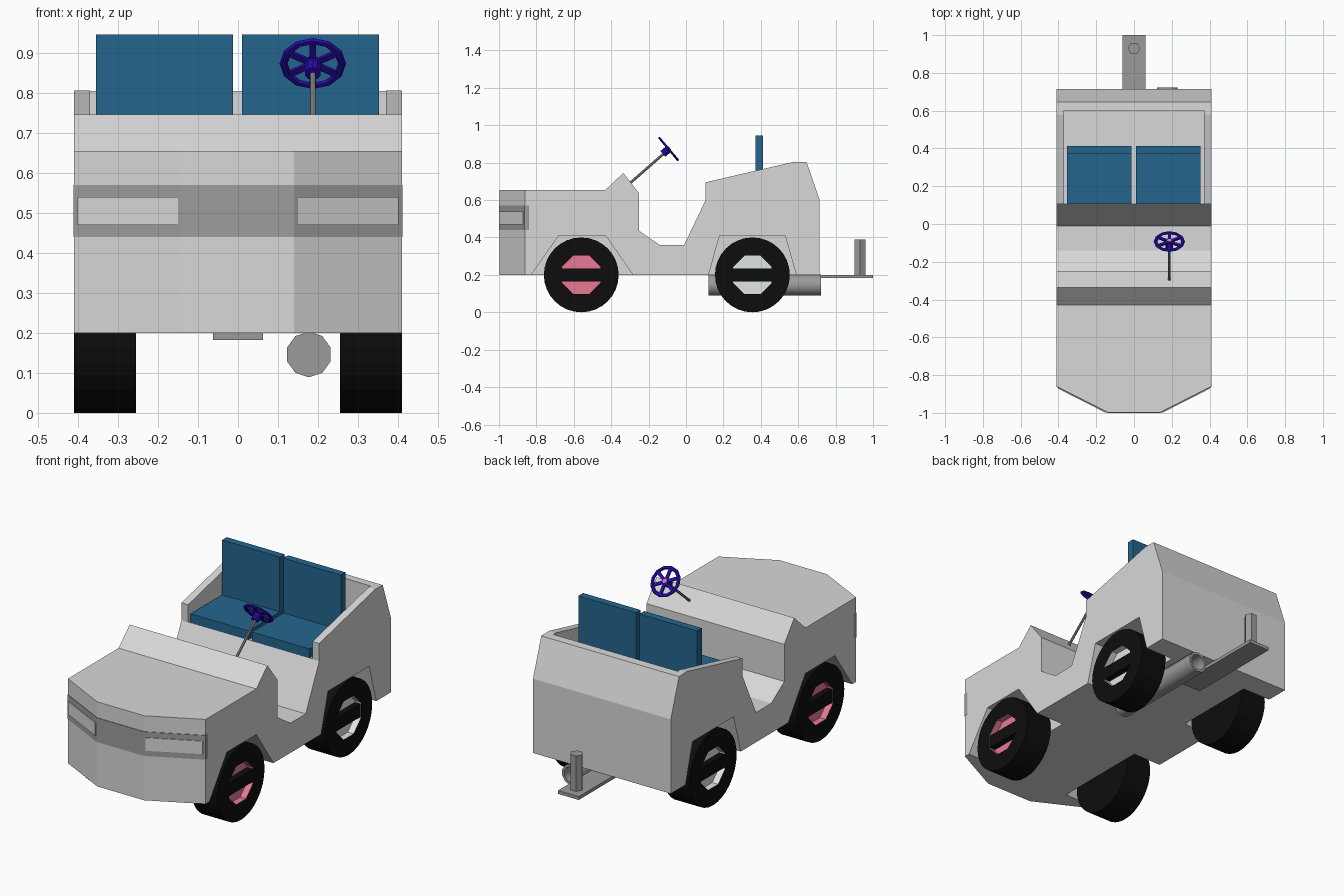
import bpy, bmesh, math
from mathutils import Matrix, Vector

if "Cube" in bpy.data.objects:
    bpy.data.objects.remove(bpy.data.objects["Cube"])


def material(name, r, g, b):
    m = bpy.data.materials.new(name)
    m.diffuse_color = (r, g, b, 1)
    m.use_nodes = True
    m.node_tree.nodes["Principled BSDF"].inputs["Base Color"].default_value = m.diffuse_color
    return m


BODY = material("light grey paint", 0.69, 0.69, 0.69)
TRIM = material("mid grey trim", 0.34, 0.34, 0.34)
METAL = material("grey metal", 0.33, 0.33, 0.33)
SEAT = material("blue seat", 0.018, 0.13, 0.27)
BLACK = material("black rubber", 0.004, 0.004, 0.004)
PINK = material("pink hub", 0.82, 0.20, 0.31)
WHITE = material("white hub", 0.78, 0.82, 0.78)
INDIGO = material("indigo plastic", 0.02, 0.003, 0.40)


def finish(name, bm, *mats):
    bmesh.ops.remove_doubles(bm, verts=bm.verts, dist=1e-5)
    bmesh.ops.recalc_face_normals(bm, faces=bm.faces)
    me = bpy.data.meshes.new(name)
    bm.to_mesh(me)
    bm.free()
    for m in mats:
        me.materials.append(m)
    ob = bpy.data.objects.new(name, me)
    bpy.context.collection.objects.link(ob)
    return ob


def prism(name, pts, lo, hi, axis, mat):
    """Extrude a 2D outline: axis X takes (y, z) points, axis Z takes (x, y)."""
    bm = bmesh.new()
    place = (lambda p, t: (t, *p)) if axis == "X" else (lambda p, t: (*p, t))
    a = [bm.verts.new(place(p, lo)) for p in pts]
    b = [bm.verts.new(place(p, hi)) for p in pts]
    bm.faces.new(a)
    bm.faces.new(b[::-1])
    for i in range(len(pts)):
        j = (i + 1) % len(pts)
        bm.faces.new((a[i], b[i], b[j], a[j]))
    return finish(name, bm, mat)


def box(name, x0, x1, y0, y1, z0, z1, mat):
    return prism(name, [(x0, y0), (x1, y0), (x1, y1), (x0, y1)], z0, z1, "Z", mat)


def rod(name, start, end, r, sides, mat):
    a, b = Vector(start), Vector(end)
    rot = (b - a).to_track_quat("Z", "Y").to_matrix().to_4x4()
    bm = bmesh.new()
    bmesh.ops.create_cone(bm, cap_ends=True, segments=sides, radius1=r, radius2=r,
                          depth=(b - a).length, matrix=Matrix.Translation((a + b) / 2) @ rot)
    return finish(name, bm, mat)


def lathe(name, rings, n, place, *mats):
    """rings: (position, radius function of angle, material index of next band)."""
    bm = bmesh.new()
    loops = []
    for t, rad, _ in rings:
        loop = []
        for i in range(n):
            a = 2 * math.pi * (i + 0.5) / n if n < 20 else 2 * math.pi * i / n
            r = rad(a)
            loop.append(bm.verts.new(place(t, r * math.cos(a), r * math.sin(a))))
        loops.append(loop)
    for k in range(len(rings) - 1):
        for i in range(n):
            j = (i + 1) % n
            quad = [loops[k][i], loops[k][j], loops[k + 1][j], loops[k + 1][i]]
            f = bm.faces.new(quad)
            f.material_index = rings[k][2]
    bmesh.ops.dissolve_degenerate(bm, dist=1e-5, edges=bm.edges)
    return finish(name, bm, *mats)


def boolean(ob, cutter, op):
    mod = ob.modifiers.new("cut", "BOOLEAN")
    mod.operation, mod.object, mod.solver = op, cutter, "EXACT"
    bpy.context.view_layer.objects.active = ob
    bpy.ops.object.modifier_apply(modifier=mod.name)
    bpy.data.objects.remove(cutter)


# Body: side profile, tapered nose, seat tub and wheel arches
body = prism("body", [(-1.1, 0.2), (-1.1, 0.655), (-0.43, 0.655), (-0.335, 0.745), (-0.25, 0.635),
                      (-0.25, 0.435), (-0.14, 0.36), (-0.01, 0.36), (0.105, 0.6), (0.105, 0.695),
                      (0.58, 0.805), (0.645, 0.803), (0.715, 0.6), (0.715, 0.2)],
             -0.41, 0.41, "X", BODY)
NOSE = [(-0.41, -0.86), (-0.14, -0.997), (0.14, -0.997), (0.41, -0.86)]
boolean(body, prism("nose_shape", [(-0.41, 0.9)] + NOSE + [(0.41, 0.9)], 0, 1.2, "Z", BODY),
        "INTERSECT")
boolean(body, box("tub_cutter", -0.37, 0.37, 0.03, 0.6, 0.601, 1.1, BODY), "DIFFERENCE")
ARCHES = [[(-0.842, 0.18), (-0.68, 0.41), (-0.43, 0.41), (-0.27, 0.18)],
          [(0.115, 0.18), (0.18, 0.41), (0.53, 0.41), (0.595, 0.18)]]
for arch in ARCHES:
    for x0, x1 in ((-0.5, -0.24), (0.24, 0.5)):
        boolean(body, prism("arch_cutter", arch, x0, x1, "X", BODY), "DIFFERENCE")


# Front trim band and headlights: thin plates that follow the nose
def plate(name, path, inner, outer, z0, z1, mat):
    pts = [(x * outer, y * outer) for x, y in path]
    pts += [(x * inner, y * inner) for x, y in reversed(path)]
    return prism(name, pts, z0, z1, "Z", mat)


plate("front_band", [(-0.41, -0.84)] + NOSE + [(0.41, -0.84)], 0.998, 1.003, 0.44, 0.57, TRIM)
for side, s in (("left", -1), ("right", 1)):
    lamp = [(s * x, -0.997 + (x - 0.14) * 0.137 / 0.27) for x in (0.149, 0.398)]
    plate(side + "_headlight", lamp, 1.0, 1.007, 0.47, 0.54, BODY)


# Wheels: round tyre with a recessed octagonal hub and a cross bar
def octagon(a):
    step = math.pi / 4
    return 0.103 / math.cos((a + step / 2) % step - step / 2)


for end, y, hub in (("front", -0.56, PINK), ("rear", 0.355, WHITE)):
    for side, s in (("left", -1), ("right", 1)):
        tyre, zero = (lambda a: 0.2), (lambda a: 0.0)
        # octagon flats face up, so corners fall on the 32 samples
        rings = [(0.255, zero, 0), (0.255, tyre, 0), (0.41, tyre, 0),
                 (0.41, octagon, 1), (0.375, octagon, 1), (0.375, zero, 1)]
        lathe(f"{end}_{side}_wheel", rings, 32,
              lambda t, u, v, s=s, y=y: (s * t, y + u, 0.2 + v), BLACK, hub)
        xs = sorted((s * 0.37, s * 0.408))
        box(f"{end}_{side}_wheel_bar", *xs, y - 0.104, y + 0.104, 0.165, 0.235, BLACK)

# Seats
for side, x0, x1 in (("left", -0.355, -0.012), ("right", 0.01, 0.352)):
    box(side + "_seat_cushion", x0, x1, 0.105, 0.385, 0.6, 0.65, SEAT)
    box(side + "_seat_back", x0, x1, 0.372, 0.412, 0.6, 0.945, SEAT)

# Steering column, wheel, spokes and cap
C = Vector((0.187, -0.093, 0.873))
tilt = Matrix.Translation(C) @ Matrix.Rotation(math.radians(-50), 4, "X")
rod("steering_column", (0.187, -0.30, 0.69), (0.187, -0.115, 0.852), 0.007, 8, METAL)
bpy.ops.mesh.primitive_torus_add(major_segments=12, minor_segments=6,
                                 major_radius=0.073, minor_radius=0.010)
rim = bpy.context.object
rim.name = "steering_wheel_rim"
rim.data.materials.append(INDIGO)
rim.matrix_world = tilt @ Matrix.Diagonal((1, 1, 0.7, 1))
rod("steering_hub", tilt @ Vector((0, 0, -0.04)), tilt @ Vector((0, 0, 0.006)), 0.02, 10, INDIGO)
rod("steering_cap", tilt @ Vector((0, 0, 0.0)), tilt @ Vector((0, 0, 0.009)), 0.012, 10, PINK)
for i in range(6):
    spoke = box("steering_spoke", 0.01, 0.07, -0.008, 0.008, -0.005, 0.004, INDIGO)
    spoke.matrix_world = tilt @ Matrix.Rotation(math.radians(60 * i + 30), 4, "Z")

# Exhaust pipe, open at the rear
pipe = [(0.12, 0), (0.12, 0.057), (0.722, 0.057), (0.722, 0.043), (0.45, 0.043), (0.45, 0)]
ob = lathe("exhaust_pipe", [(t, lambda a, r=r: r, 0) for t, r in pipe], 10,
           lambda t, u, v: (0.177 + u, t, 0.146 + v), METAL)
bpy.context.view_layer.objects.active = ob
bpy.ops.object.select_all(action="DESELECT")
ob.select_set(True)
bpy.ops.object.shade_smooth_by_angle(angle=math.radians(40))

# Tow hitch
box("tow_plate", -0.062, 0.062, 0.45, 1.0, 0.182, 0.2, METAL)
pin = [(0.033 * math.cos(k * math.pi / 3), 0.93 + 0.033 * math.sin(k * math.pi / 3))
       for k in range(6)]
prism("tow_pin", pin, 0.195, 0.39, "Z", METAL)
